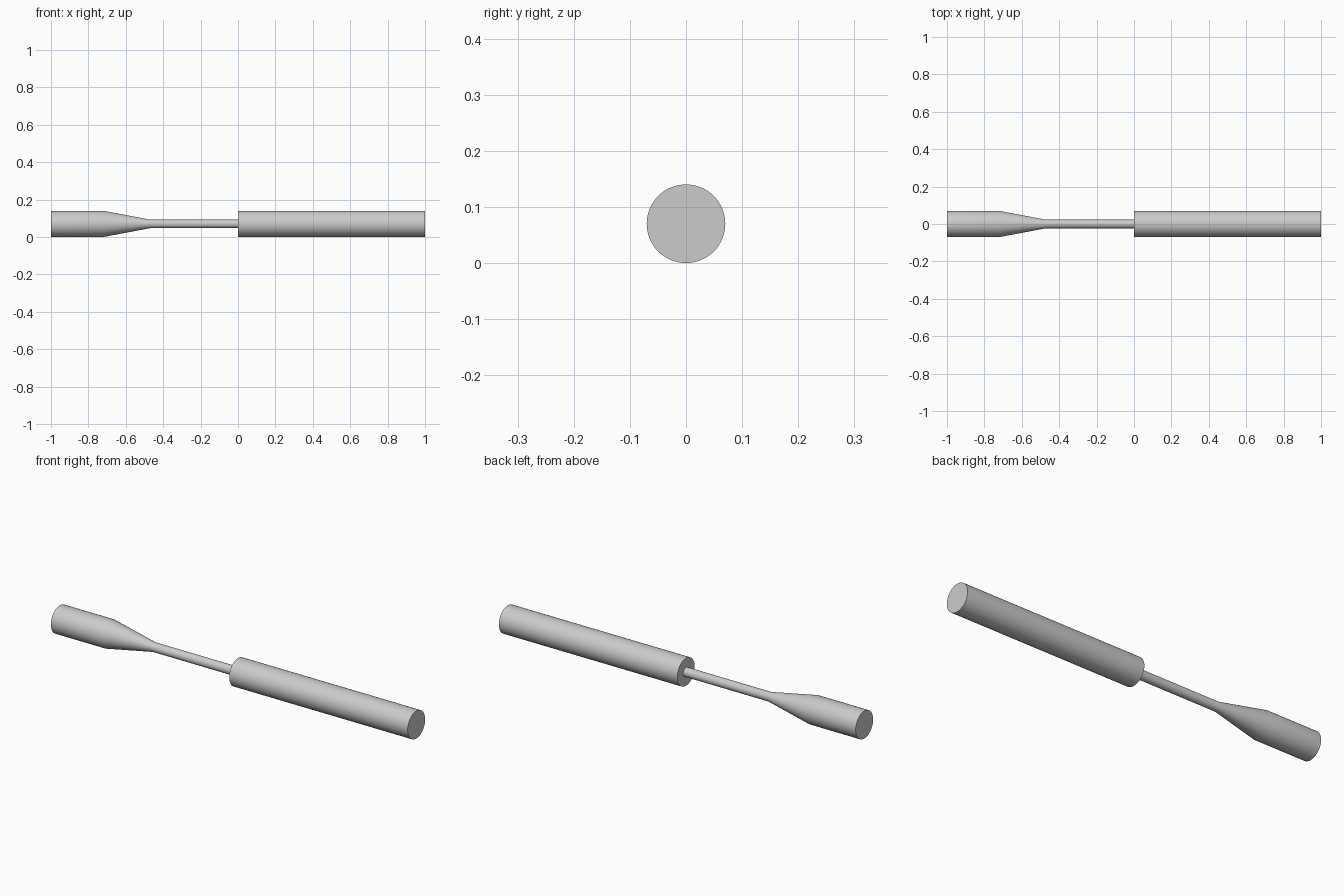
import bpy
import bmesh
from math import cos, sin, tau, radians

SIDES = 64
RADIUS = 0.07      # thick bars
ROD = 0.023        # thin neck

cube = bpy.data.objects.get("Cube")
if cube:
    bpy.data.objects.remove(cube, do_unlink=True)

grey = bpy.data.materials.new("light_grey")
grey.use_nodes = True
colour = (0.6, 0.6, 0.6, 1)
grey.diffuse_color = colour
grey.node_tree.nodes["Principled BSDF"].inputs["Base Color"].default_value = colour


def turned_part(name, profile):
    """Capped solid of revolution along x from (x, radius) pairs."""
    bm = bmesh.new()
    rings = [[bm.verts.new((x, r * cos(tau * i / SIDES), RADIUS + r * sin(tau * i / SIDES)))
              for i in range(SIDES)] for x, r in profile]
    for a, b in zip(rings, rings[1:]):
        for i in range(SIDES):
            j = (i + 1) % SIDES
            bm.faces.new((a[i], a[j], b[j], b[i]))
    bm.faces.new(rings[0])
    bm.faces.new(rings[-1])
    bmesh.ops.recalc_face_normals(bm, faces=bm.faces)
    mesh = bpy.data.meshes.new(name)
    bm.to_mesh(mesh)
    bm.free()
    mesh.materials.append(grey)
    obj = bpy.data.objects.new(name, mesh)
    bpy.context.collection.objects.link(obj)
    bpy.ops.object.select_all(action="DESELECT")
    obj.select_set(True)
    bpy.context.view_layer.objects.active = obj
    bpy.ops.object.shade_smooth_by_angle(angle=radians(30))


# Short grip that tapers into the thin neck
turned_part("tapered_shaft", [(-1, RADIUS), (-0.72, RADIUS), (-0.47, ROD), (0, ROD)])

# Long straight bar
turned_part("straight_bar", [(0, RADIUS), (1, RADIUS)])
